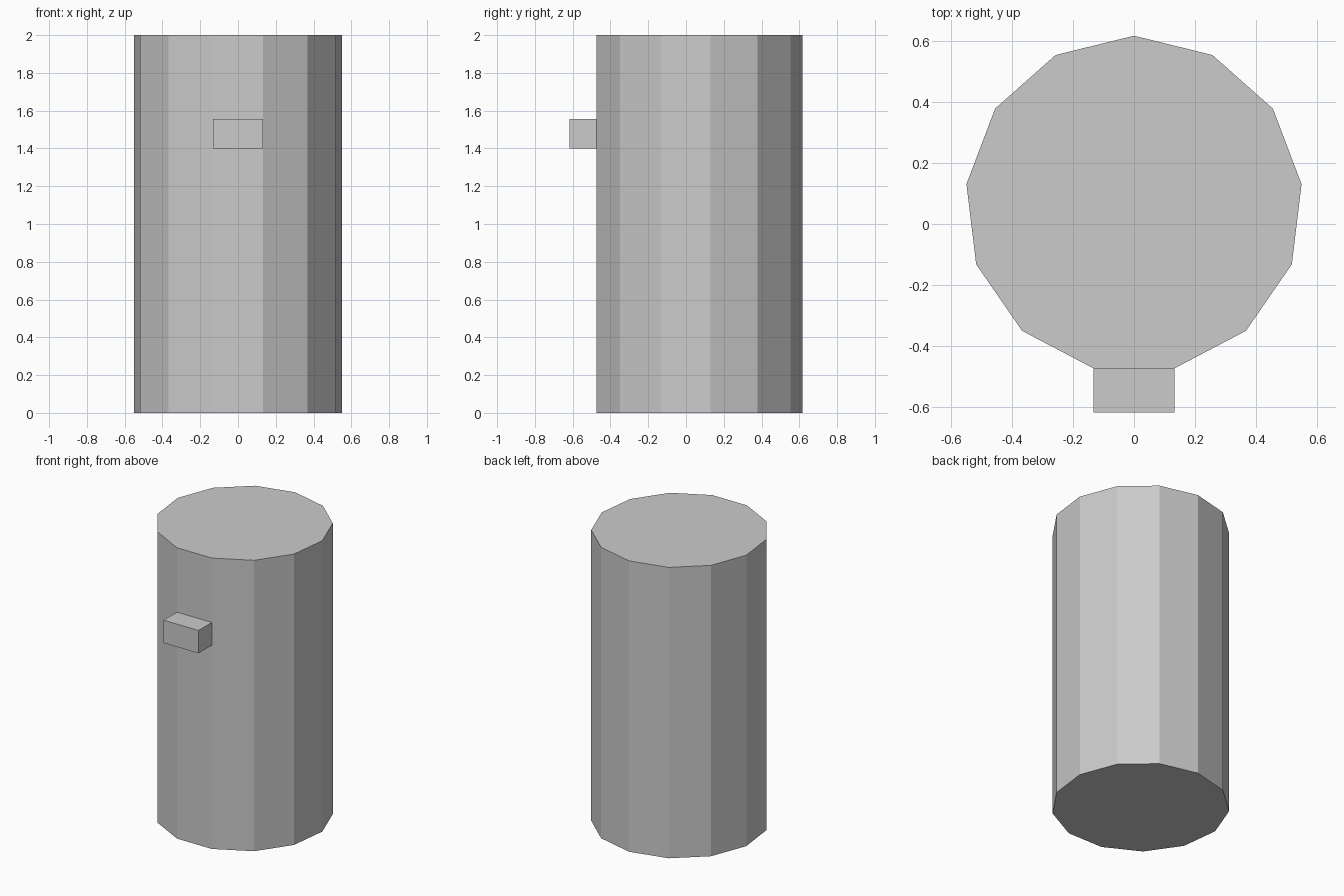
import bpy, math

if "Cube" in bpy.data.objects:
    bpy.data.objects.remove(bpy.data.objects["Cube"])

SIDES = 13
RADIUS = 0.554
HEIGHT = 2.0
CENTRE_Y = 0.618 - RADIUS                     # one corner points to the back
WALL_Y = CENTRE_Y - RADIUS * math.cos(math.pi / SIDES)   # flat front facet
FACET = 2 * RADIUS * math.sin(math.pi / SIDES)           # facet width


def block(name, x, y, z):
    """Axis-aligned box from (min, max) ranges."""
    bpy.ops.mesh.primitive_cube_add(size=1, location=[sum(r) / 2 for r in (x, y, z)])
    ob = bpy.context.object
    ob.name = name
    ob.scale = [r[1] - r[0] for r in (x, y, z)]
    bpy.ops.object.transform_apply(location=False, rotation=False, scale=True)
    return ob


# Thirteen-sided column body
bpy.ops.mesh.primitive_cylinder_add(vertices=SIDES, radius=RADIUS, depth=HEIGHT,
                                    location=(0, CENTRE_Y, HEIGHT / 2))
bpy.context.object.name = "column_body"

# Small block standing out of the front facet
block("front_block", (-FACET / 2, FACET / 2), (-0.618, WALL_Y), (1.40, 1.557))
